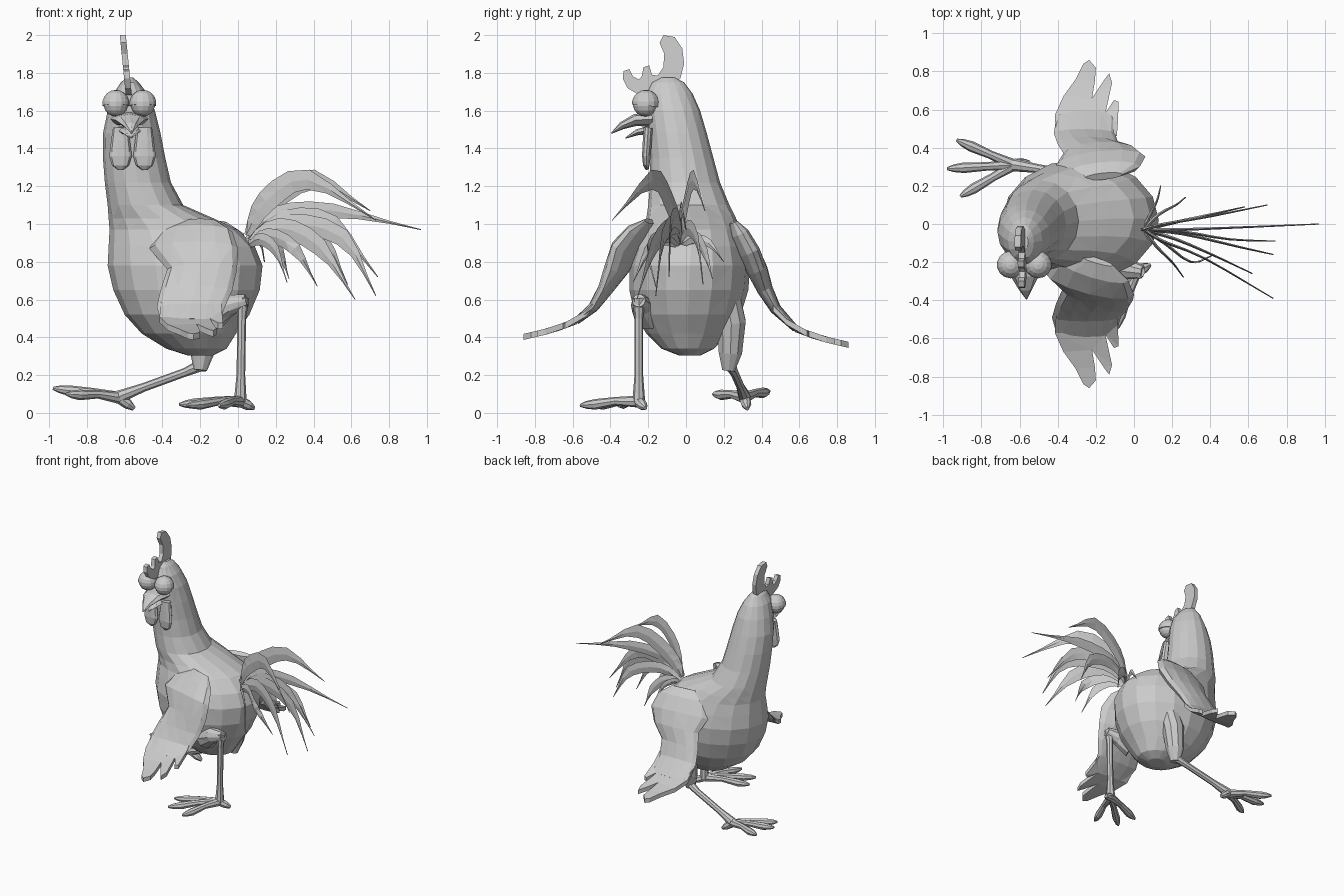
import bpy, bmesh, math
from mathutils import Vector as V


def mesh(name, verts, faces):
    bm = bmesh.new()
    vs = [bm.verts.new(v) for v in verts]
    for f in faces:
        bm.faces.new([vs[i] for i in f])
    bmesh.ops.recalc_face_normals(bm, faces=bm.faces)
    bmesh.ops.triangulate(bm, faces=bm.faces)
    me = bpy.data.meshes.new(name)
    bm.to_mesh(me)
    bm.free()
    ob = bpy.data.objects.new(name, me)
    bpy.context.collection.objects.link(ob)
    return ob


def loft(name, rings):
    n = len(rings[0])
    faces = [list(range(n)), list(range((len(rings) - 1) * n, len(rings) * n))]
    for r in range(len(rings) - 1):
        for i in range(n):
            j = (i + 1) % n
            faces.append([r * n + i, r * n + j, r * n + n + j, r * n + n + i])
    return mesh(name, [v for r in rings for v in r], faces)


def ring(c, a, b, n):
    return [V(c) + a * math.cos(t) + b * math.sin(t)
            for t in (2 * math.pi * i / n for i in range(n))]


def tube(name, path, radii, n=8):
    """Tapered tube; each radius is (sideways, upwards)."""
    pts = [V(p) for p in path]
    d = (pts[-1] - pts[0]).normalized()
    ref = V((0, 1, 0)) if abs(d.z) > 0.85 else V((0, 0, 1))
    rings = []
    for i, p in enumerate(pts):
        t = (pts[min(i + 1, len(pts) - 1)] - pts[max(i - 1, 0)]).normalized()
        side = t.cross(ref).normalized()
        rings.append(ring(p, side * radii[i][0], side.cross(t) * radii[i][1], n))
    return loft(name, rings)


def interp(x, table):
    for (x0, y0), (x1, y1) in zip(table, table[1:]):
        if x <= x1:
            return y0 + (y1 - y0) * (x - x0) / (x1 - x0)
    return table[-1][1]


def ball(name, loc, scale):
    bpy.ops.mesh.primitive_uv_sphere_add(segments=14, ring_count=9, location=loc)
    ob = bpy.context.object
    ob.name = name
    ob.scale = scale
    return ob


# Body, neck and head: horizontal rings given as z, x min, x max, y min, y max
levels = [
    (0.305, -0.27, -0.13, -0.04, 0.08), (0.34, -0.38, -0.06, -0.13, 0.15),
    (0.42, -0.51, -0.01, -0.21, 0.23), (0.52, -0.60, 0.06, -0.27, 0.29),
    (0.65, -0.66, 0.115, -0.30, 0.33), (0.78, -0.69, 0.13, -0.30, 0.34),
    (0.88, -0.685, 0.09, -0.27, 0.32), (0.97, -0.68, 0.0, -0.23, 0.29),
    (1.03, -0.685, -0.13, -0.21, 0.265), (1.10, -0.69, -0.29, -0.20, 0.23),
    (1.22, -0.705, -0.355, -0.19, 0.18), (1.35, -0.715, -0.385, -0.19, 0.145),
    (1.48, -0.715, -0.41, -0.20, 0.11), (1.60, -0.69, -0.44, -0.21, 0.075),
    (1.69, -0.66, -0.48, -0.21, 0.035), (1.75, -0.62, -0.525, -0.18, -0.01),
    (1.775, -0.59, -0.555, -0.13, -0.06)]
loft("body", [ring(((x0 + x1) / 2, (y0 + y1) / 2, z),
                   V(((x1 - x0) / 2, 0, 0)), V((0, (y1 - y0) / 2, 0)), 16)
              for z, x0, x1, y0, y1 in levels])

# Comb: thin side profile, leaning slightly
comb = [(-.26, 1.69), (-.31, 1.72), (-.335, 1.77), (-.33, 1.81), (-.30, 1.82),
        (-.28, 1.78), (-.25, 1.765), (-.235, 1.78), (-.225, 1.83), (-.195, 1.84),
        (-.18, 1.79), (-.15, 1.785), (-.12, 1.83), (-.115, 1.90), (-.14, 1.96),
        (-.12, 2.0), (-.06, 1.99), (-.02, 1.93), (-.01, 1.85), (-.03, 1.77),
        (-.10, 1.70), (-.19, 1.68)]
loft("comb", [[V((-0.58 - 0.1 * (z - 1.7) + dx, y, z)) for y, z in comb]
              for dx in (-0.016, 0.016)])

# Eyes with heavy lids
for side, x in (("left", -0.647), ("right", -0.503)):
    ball(side + "_eye", (x, -0.215, 1.635), (0.066,) * 3)
    lid = ball(side + "_eyelid", (x, -0.213, 1.637), (0.073,) * 3)
    bm = bmesh.new()
    bm.from_mesh(lid.data)
    bmesh.ops.bisect_plane(bm, geom=bm.verts[:] + bm.edges[:] + bm.faces[:],
                           plane_co=(0, 0, -0.15), plane_no=(0, 0.1, 1), clear_inner=True)
    bmesh.ops.holes_fill(bm, edges=[e for e in bm.edges if e.is_boundary])
    bm.to_mesh(lid.data)
    bm.free()

# Beak and wattles
tube("upper_beak", [(-.575, -.18, 1.555), (-.572, -.27, 1.55), (-.568, -.34, 1.52), (-.563, -.395, 1.48)],
     [(.10, .04), (.075, .032), (.037, .02), (.003, .003)])
tube("lower_beak", [(-.575, -.18, 1.50), (-.57, -.26, 1.485), (-.566, -.32, 1.455)],
     [(.075, .025), (.045, .016), (.003, .003)])
for side, x in (("left", -0.622), ("right", -0.495)):
    tube(side + "_wattle", [(x, -.20, 1.51), (x, -.205, 1.44), (x, -.21, 1.36), (x, -.21, 1.31), (x, -.205, 1.287)],
         [(.04, .025), (.05, .025), (.06, .024), (.045, .018), (.015, .008)], 10)

# Wings: x, |y|, z, half width, half thickness, slant of each section
near = [(-.20, .19, 1.015, .09, .02, .3), (-.22, .24, .96, .19, .055, .3),
        (-.235, .31, .87, .235, .07, .25), (-.19, .37, .76, .185, .06, .15),
        (-.22, .43, .65, .19, .04, .05), (-.25, .49, .56, .18, .028, 0),
        (-.25, .58, .485, .155, .018, 0)]
far = [(-.16, .25, 1.01, .10, .02, .1), (-.17, .28, .95, .20, .05, .1),
       (-.175, .33, .85, .235, .06, .1), (-.18, .38, .75, .19, .055, .05),
       (-.24, .42, .65, .16, .042, 0), (-.26, .475, .55, .16, .03, 0),
       (-.25, .58, .445, .155, .018, 0)]
hand = [(-.41, .48), (-.415, .57), (-.37, .67), (-.305, .76), (-.265, .84), (-.235, .86), (-.20, .82),
        (-.205, .75), (-.22, .66), (-.16, .75), (-.13, .79), (-.115, .74), (-.15, .58),
        (-.105, .65), (-.08, .64), (-.085, .53), (-.09, .46)]
for name, s, st, drop in (("near", -1, near, 0), ("far", 1, far, 0.042)):
    rings = []
    for i, (x, y, z, w, h, slant) in enumerate(st):
        a, b = st[max(i - 1, 0)], st[min(i + 1, len(st) - 1)]
        t = V((0, s * (b[1] - a[1]), b[2] - a[2])).normalized()
        rings.append(ring((x, s * y, z), V((w, s * w * slant, 0)), V((0, -t.z, t.y)) * h, 12))
    loft(name + "_wing", rings)
    slope = [(.44, .62), (.50, .55), (.58, .485), (.70, .44), (.87, .40)]
    loft(name + "_wing_feathers",
         [[V((x, s * y, interp(y, slope) - drop + dz)) for x, y in hand] for dz in (-.016, .016)])


# Legs: drumstick, shank and toes
def leg(name, thigh, thigh_r, shank, heel, toes, back):
    tube(name + "_drumstick", thigh, [(r, r) for r in thigh_r], 10)
    tube(name + "_shank", shank, [(.034, .034), (.023, .023), (.023, .023), (.034, .034)], 8)
    h = V(heel)
    for i, tip in enumerate(toes):
        p = V(tip)
        tube(f"{name}_toe_{i + 1}",
             [h, h.lerp(p, .4) + V((0, 0, .01)), h.lerp(p, .75), h.lerp(p, .9), p],
             [(.03, .032), (.022, .022), (.028, .028), (.02, .02), (.008, .008)], 8)
    tube(name + "_back_toe", [h, h.lerp(V(back), .6), back], [(.03, .03), (.027, .027), (.01, .012)], 8)


leg("near_leg", [(-.14, -.19, .52), (-.05, -.235, .57), (.045, -.25, .595)], [.09, .06, .035],
    [(.025, -.25, .61), (.02, -.25, .5), (.015, -.25, .2), (.012, -.25, .06)],
    (.012, -.25, .06), [(-.31, -.36, .045), (-.27, -.50, .04), (-.10, -.56, .04)], (.085, -.215, .025))
leg("far_leg", [(-.14, .21, .66), (-.17, .24, .48), (-.19, .235, .32), (-.20, .225, .225)],
    [.07, .08, .065, .035],
    [(-.18, .23, .26), (-.28, .255, .215), (-.5, .29, .135), (-.63, .31, .085)],
    (-.63, .31, .08), [(-.93, .44, .115), (-.98, .29, .13), (-.91, .145, .10)], (-.55, .325, .022))


# Tail: curved vertical blades through four control points
def feather(name, pts, width, steps=9):
    p = [V(q) for q in pts]
    p = [2 * p[0] - p[1]] + p + [2 * p[-1] - p[-2]]
    path, radii = [], []
    for k in range(steps + 1):
        f = k / steps
        u = f * (len(p) - 3)
        i = min(int(u), len(p) - 4)
        u -= i
        a, b, c, d = p[i:i + 4]
        path.append(0.5 * (2 * b + (c - a) * u + (2 * a - 5 * b + 4 * c - d) * u * u
                           + (3 * b - a - 3 * c + d) * u ** 3))
        w = width * (0.3 + 0.7 * math.sin(math.pi * f ** 0.85)) * min(1, 3 * (1 - f))
        radii.append((.003 + .008 * (1 - f), max(w, .002)))
    return tube(name, path, radii, 4)


tail = [
    ([(.15, -.09, 1.12), (.37, -.18, 1.235), (.73, -.39, 1.02)], .062),
    ([(.16, .0, 1.11), (.40, .04, 1.235), (.70, .10, 1.07)], .062),
    ([(.20, -.03, 1.05), (.50, -.02, 1.07), (.97, .0, .97)], .045),
    ([(.25, -.05, 1.0), (.55, -.12, .93), (.73, -.16, .62)], .055),
    ([(.25, -.04, 1.02), (.50, -.08, 1.0), (.74, -.09, .72)], .055),
    ([(.22, -.08, .98), (.43, -.17, .88), (.62, -.26, .60)], .055),
    ([(.22, .01, .98), (.45, .06, .91), (.58, .09, .68)], .045),
    ([(.16, -.10, .94), (.30, -.2, .87), (.42, -.16, .67)], .04),
    ([(.13, .05, .93), (.22, .1, .85), (.27, .14, .71)], .035),
    ([(.12, -.12, .92), (.20, -.2, .86), (.26, -.28, .69)], .035),
    ([(.08, .04, .92), (.12, .12, .90), (.14, .2, .80)], .025)]
for i, (pts, w) in enumerate(tail):
    root = (.05, -.03, .90 + .3 * (pts[0][2] - .98))
    feather(f"tail_feather_{i + 1}", [root] + pts, w)
